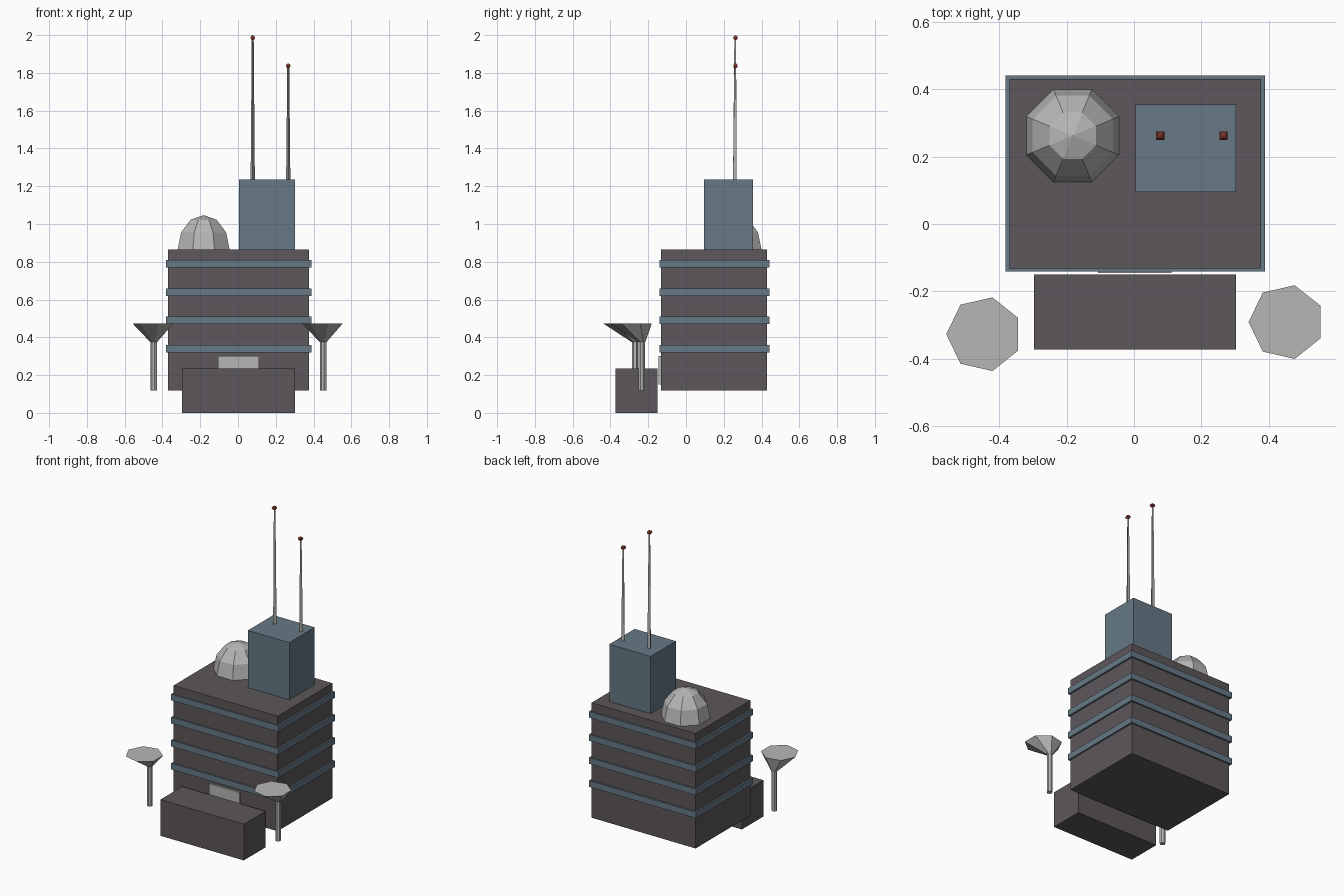
import bpy, bmesh
from math import sin, cos, pi, radians

cube = bpy.data.objects.get("Cube")
if cube:
    bpy.data.objects.remove(cube, do_unlink=True)


def material(name, rgb):
    m = bpy.data.materials.new(name)
    m.use_nodes = True
    m.diffuse_color = (*rgb, 1)
    m.node_tree.nodes["Principled BSDF"].inputs["Base Color"].default_value = (*rgb, 1)
    return m


WALL = material("dark grey wall", (0.107, 0.095, 0.103))
BLUE = material("slate blue", (0.133, 0.191, 0.235))
GREY = material("light grey", (0.47, 0.47, 0.465))
RED = material("beacon red", (0.33, 0.055, 0.035))


def finish(name, bm, mat):
    bmesh.ops.recalc_face_normals(bm, faces=bm.faces)
    mesh = bpy.data.meshes.new(name)
    bm.to_mesh(mesh)
    bm.free()
    mesh.materials.append(mat)
    obj = bpy.data.objects.new(name, mesh)
    bpy.context.collection.objects.link(obj)
    return obj


def box(name, x, y, z, mat):
    """Box from (low, high) ranges on each axis."""
    bm = bmesh.new()
    bmesh.ops.create_cube(bm, size=1)
    for v in bm.verts:
        v.co = [lo + (c + 0.5) * (hi - lo) for c, (lo, hi) in zip(v.co, (x, y, z))]
    return finish(name, bm, mat)


def loft(name, rings, sides, phase, mat):
    """Skin stacked polygons given as (x, y, z, radius); radius 0 is a point."""
    bm = bmesh.new()
    loops = []
    for x, y, z, r in rings:
        count = sides if r > 0 else 1
        angles = [phase + 2 * pi * i / sides for i in range(count)]
        loops.append([bm.verts.new((x + r * cos(a), y + r * sin(a), z)) for a in angles])
    for low, high in zip(loops, loops[1:]):
        for i in range(sides):
            corners = [low[i % len(low)], low[(i + 1) % len(low)],
                       high[(i + 1) % len(high)], high[i % len(high)]]
            bm.faces.new(list(dict.fromkeys(corners)))
    for end in (loops[0], loops[-1]):
        if len(end) > 1:
            bm.faces.new(end)
    return finish(name, bm, mat)


# Main block with its window bands
box("main_block", (-0.37, 0.377), (-0.132, 0.43), (0.118, 0.864), WALL)
for i in range(4):
    z = 0.32 + 0.1495 * i
    box(f"window_band_{i + 1}", (-0.381, 0.388), (-0.141, 0.441), (z, z + 0.04), BLUE)

# Front annex and the panel above it
box("front_annex", (-0.296, 0.302), (-0.372, -0.15), (0, 0.235), WALL)
box("entrance_panel", (-0.107, 0.112), (-0.145, -0.13), (0.15, 0.302), GREY)

# Roof tower
box("roof_tower", (0.005, 0.302), (0.095, 0.355), (0.864, 1.235), BLUE)

# Roof dome
steps = [radians(a) for a in (0, 30, 60)]
dome = [(-0.182, 0.262, 0.864 + 0.183 * sin(a), 0.149 * cos(a)) for a in steps]
loft("roof_dome", dome + [(-0.182, 0.262, 1.047, 0)], 8, pi / 8, GREY)

# Masts with beacons
for side, x, top in (("right", 0.078, 1.986), ("left", 0.266, 1.837)):
    y = 0.262
    loft(f"{side}_mast", [(x, y, 1.235, 0.013), (x, y, top, 0.006)], 3, -pi / 2, GREY)
    loft(f"{side}_beacon",
         [(x, y, top - 0.014, 0), (x, y, top - 0.009, 0.012), (x, y, top, 0.017),
          (x, y, top + 0.009, 0.012), (x, y, top + 0.014, 0)], 4, pi / 4, RED)

# Funnel dishes on posts, leaning to the front
for side, x, y in (("right", -0.445, -0.27), ("left", 0.452, -0.234)):
    loft(f"{side}_post", [(x, y, 0.118, 0.017), (x, y, 0.385, 0.017)], 7, pi, GREY)
    loft(f"{side}_dish", [(x, y, 0.376, 0.02), (x, y - 0.057, 0.472, 0.112)], 7, pi, GREY)
